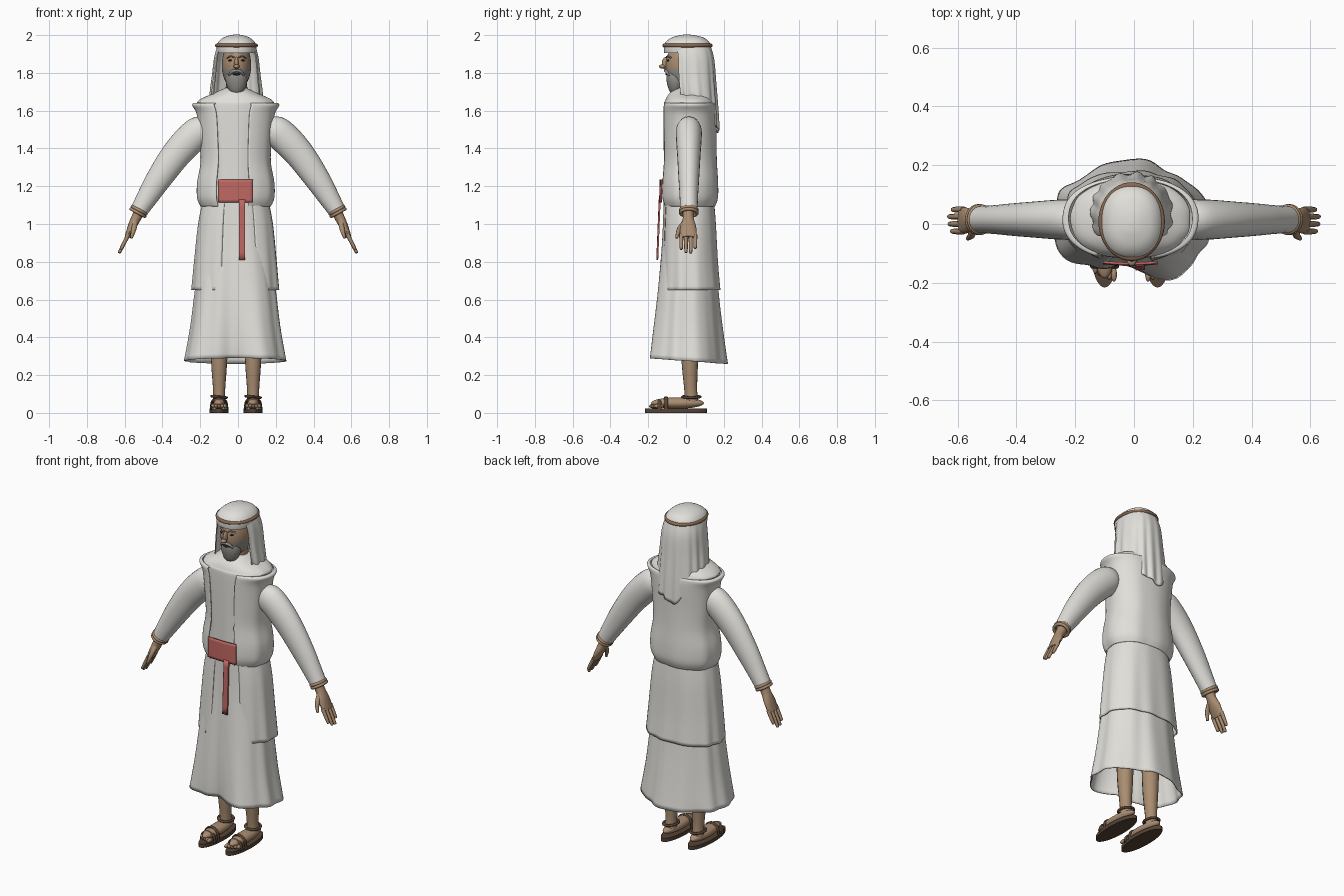
import bpy
import bmesh
import math
from mathutils import Vector

default_cube = bpy.data.objects.get("Cube")
if default_cube:
    bpy.data.objects.remove(default_cube, do_unlink=True)


def material(name, *rgb):
    mat = bpy.data.materials.new(name)
    mat.use_nodes = True
    color = (*rgb, 1.0)
    mat.diffuse_color = color
    shader = mat.node_tree.nodes["Principled BSDF"]
    shader.inputs["Base Color"].default_value = color
    shader.inputs["Roughness"].default_value = 0.8
    return mat


WHITE = material("white cloth", 0.75, 0.74, 0.7)
SKIN = material("tan skin", 0.4, 0.265, 0.165)
RED = material("red sash", 0.52, 0.135, 0.12)
BROWN = material("dark brown leather", 0.09, 0.055, 0.035)
CORD = material("brown cord", 0.25, 0.14, 0.08)
GREY = material("grey hair", 0.29, 0.28, 0.26)
DARK = material("dark eyes and mouth", 0.03, 0.02, 0.018)


def smooth_rows(rows, steps):
    """Pass a smooth spline through rows of numbers."""
    rows = [Vector(r) for r in rows]
    result = []
    for i in range(len(rows) - 1):
        b, c = rows[i], rows[i + 1]
        a = rows[i - 1] if i else b
        d = rows[i + 2] if i + 2 < len(rows) else c
        for s in range(steps):
            t = s / steps
            m, n = (c - a) / 2, (d - b) / 2
            result.append(b + m * t + (3 * (c - b) - 2 * m - n) * t**2
                          + (2 * (b - c) + m + n) * t**3)
    return result + [rows[-1]]


def skin_rings(name, rings, mat, closed=True, caps=False, thick=0):
    """Join rings of points into a smooth surface."""
    bm = bmesh.new()
    grid = [[bm.verts.new(p) for p in ring] for ring in rings]
    count = len(grid[0])
    for low, high in zip(grid, grid[1:]):
        for j in range(count if closed else count - 1):
            k = (j + 1) % count
            bm.faces.new((low[j], low[k], high[k], high[j]))
    if caps:
        bm.faces.new(grid[0])
        bm.faces.new(grid[-1])
    bmesh.ops.recalc_face_normals(bm, faces=bm.faces)
    mesh = bpy.data.meshes.new(name)
    bm.to_mesh(mesh)
    bm.free()
    obj = bpy.data.objects.new(name, mesh)
    bpy.context.collection.objects.link(obj)
    mesh.materials.append(mat)
    if thick:
        solid = obj.modifiers.new("cloth thickness", "SOLIDIFY")
        solid.thickness = thick
        solid.offset = 0
    finish(obj)


def finish(obj):
    bpy.ops.object.select_all(action="DESELECT")
    obj.select_set(True)
    bpy.context.view_layer.objects.active = obj
    bpy.ops.object.shade_smooth_by_angle(angle=math.radians(50))


def garment(name, rows, start=-180, end=180, folds=0, waves=9, shift=-0.012,
            drop=lambda a: 0, bulge=lambda a: 0, caps=False):
    """Cloth lofted from top to bottom; rows are z, half width, front, back."""
    closed = end - start == 360
    count = 96
    rings = []
    levels = smooth_rows(rows, 5)
    for i, (z, width, front, back) in enumerate(levels):
        v = i / (len(levels) - 1)
        ring = []
        for j in range(count):
            a = math.radians(start + (end - start) * j / (count if closed else count - 1))
            wave = math.sin(waves * a) + 0.5 * math.sin((waves + 4) * a + 1)
            r = 1 + folds * v * wave + bulge(math.degrees(a)) * v**4
            s, c = math.sin(a), math.cos(a)
            x = math.copysign(abs(s)**0.88, s) * width * r
            y = math.copysign(abs(c)**0.88, c) * (back - front) / 2 * r
            ring.append((x + shift, (front + back) / 2 - y, z + drop(a) * v**2))
        rings.append(ring)
    skin_rings(name, rings, WHITE, closed, caps, 0.006)


def tube(name, rows, mat, sides=16, steps=4):
    """Capped tube; rows are x, y, z, radius in plane, radius in depth."""
    rows = smooth_rows(rows, steps)
    points = [Vector(r[:3]) for r in rows]
    rings = []
    for i, (p, row) in enumerate(zip(points, rows)):
        along = points[min(i + 1, len(points) - 1)] - points[max(i - 1, 0)]
        across = along.cross(Vector((0, 1, 0))).normalized()
        depth = across.cross(along).normalized()
        angles = [math.tau * j / sides for j in range(sides)]
        rings.append([p + across * row[3] * math.cos(a) + depth * row[4] * math.sin(a)
                      for a in angles])
    skin_rings(name, rings, mat, caps=True)


def ball(name, place, size, mat):
    bpy.ops.mesh.primitive_uv_sphere_add(segments=32, ring_count=20, location=place)
    obj = bpy.context.object
    obj.name = name
    obj.scale = size
    obj.data.materials.append(mat)
    finish(obj)
    return obj


def ring(name, place, size, thickness, mat, tilt=0):
    bpy.ops.mesh.primitive_torus_add(major_segments=48, minor_segments=10, location=place,
                                     major_radius=1, minor_radius=thickness / size[0])
    obj = bpy.context.object
    obj.name = name
    obj.scale = (*size, size[0])
    obj.rotation_euler.y = tilt
    obj.data.materials.append(mat)
    finish(obj)


# Long tunic: hem hollow at the front, pushed out over the left foot and at the back
def tunic_bulge(a):
    def bump(center, spread):
        return math.exp(-((a - center) / spread)**2)
    return (0.09 * bump(27, 13) - 0.28 * bump(-2, 15) - 0.15 * bump(-27, 18)
            + 0.07 * (bump(180, 18) + bump(-180, 18))
            - 0.07 * (bump(143, 18) + bump(-143, 18)))


garment("tunic", [(1.72, 0.05, -0.05, 0.08), (1.69, 0.115, -0.085, 0.12),
                  (1.65, 0.195, -0.108, 0.145), (1.6, 0.19, -0.115, 0.145),
                  (1.3, 0.15, -0.115, 0.14), (1.1, 0.16, -0.118, 0.14),
                  (0.9, 0.175, -0.128, 0.15), (0.65, 0.21, -0.152, 0.165),
                  (0.45, 0.235, -0.175, 0.185), (0.275, 0.266, -0.193, 0.205)],
        folds=0.016, waves=11, drop=lambda a: 0.015 * math.cos(a), bulge=tunic_bulge)

# Open coat skirt and open vest
garment("coat_skirt", [(1.13, 0.17, -0.115, 0.145), (1.0, 0.195, -0.122, 0.155),
                       (0.8, 0.215, -0.13, 0.165), (0.65, 0.228, -0.136, 0.177)],
        start=-333, end=-17, folds=0.016, waves=11)
garment("vest", [(1.638, 0.21, -0.112, 0.15), (1.63, 0.228, -0.12, 0.156),
                 (1.58, 0.203, -0.122, 0.16), (1.45, 0.188, -0.12, 0.158),
                 (1.33, 0.182, -0.12, 0.16), (1.22, 0.2, -0.128, 0.166),
                 (1.14, 0.2, -0.128, 0.165), (1.095, 0.182, -0.115, 0.15)],
        start=18, end=333, folds=0.012, waves=8)


# Sash with hanging end
def strip(name, left, right, top, bottom, y_top, y_bottom):
    rings = []
    for i in range(9):
        t = i / 8
        z, y = top + (bottom - top) * t, y_top + (y_bottom - y_top) * t
        xs = [left + (right - left) * j / 10 for j in range(11)]
        rings.append([(x, y + 0.6 * (x + 0.01)**2, z) for x in xs])
    skin_rings(name, rings, RED, closed=False, thick=0.009)


strip("sash", -0.105, 0.08, 1.235, 1.115, -0.135, -0.138)
strip("sash_tail", 0.005, 0.037, 1.13, 0.81, -0.14, -0.153)

# Sleeves, hands, legs and sandals
for side, label in ((1, "left"), (-1, "right")):
    tube("sleeve_" + label, [(side * x, 0.015, z, r, d) for x, z, r, d in (
        (0.14, 1.53, 0.04, 0.04), (0.19, 1.5, 0.078, 0.066), (0.25, 1.452, 0.083, 0.068),
        (0.33, 1.365, 0.078, 0.062), (0.415, 1.245, 0.068, 0.055),
        (0.475, 1.15, 0.057, 0.049), (0.521, 1.075, 0.047, 0.046))], WHITE, sides=24)
    for x, z in ((0.523, 1.073), (0.53, 1.06)):
        ring("cuff_" + label, (side * x, 0.015, z), (0.041, 0.043), 0.009, SKIN, side * -0.5)
    tube("hand_" + label, [(side * x, 0.012, z, r, d) for x, z, r, d in (
        (0.515, 1.08, 0.03, 0.03), (0.54, 1.03, 0.026, 0.029),
        (0.562, 0.985, 0.022, 0.042), (0.588, 0.93, 0.013, 0.045))], SKIN)
    for y, length in ((-0.025, 0.8), (0, 0.97), (0.025, 1), (0.049, 0.75)):
        tube("finger_" + label, [(side * (0.58 + 0.05 * t * length), y, 0.945 - 0.1 * t * length, r, r)
                                 for t, r in ((0, 0.011), (0.6, 0.01), (0.95, 0.008), (1, 0.004))],
             SKIN, sides=8)
    tube("thumb_" + label, [(side * x, y, z, r, r) for x, y, z, r in (
        (0.545, -0.005, 1.01, 0.016), (0.552, -0.036, 0.97, 0.013),
        (0.565, -0.05, 0.925, 0.007))], SKIN, sides=8)

    cx = -0.01 + side * 0.09
    tube("leg_" + label, [(cx, 0.02, 0.5, 0.05, 0.05), (cx, 0.02, 0.28, 0.043, 0.044),
                          (cx, 0.025, 0.12, 0.032, 0.034), (cx, 0.03, 0.05, 0.034, 0.038)], SKIN)
    ball("foot_" + label, (cx, -0.045, 0.052), (0.041, 0.14, 0.03), SKIN)
    for i in range(5):
        ball("toe_" + label, (cx + side * (i - 2) * 0.016, -0.172 + 0.007 * i, 0.036),
             (0.01, 0.024, 0.012), SKIN)
    bpy.ops.mesh.primitive_cylinder_add(vertices=40, radius=1, depth=1, location=(cx, -0.053, 0.011))
    sole = bpy.context.object
    sole.name = "sandal_sole_" + label
    sole.scale = (0.051, 0.163, 0.022)
    sole.data.materials.append(BROWN)
    finish(sole)
    for y, height in ((-0.14, 0.07), (-0.105, 0.082)):
        tube("sandal_strap_" + label, [(cx + x, y, z, 0.005, 0.011) for x, z in (
            (-0.045, 0.015), (-0.036, height - 0.018), (0, height),
            (0.036, height - 0.018), (0.045, 0.015))], BROWN, sides=8)
    ring("ankle_strap_" + label, (cx, 0.028, 0.085), (0.04, 0.046), 0.007, BROWN, 0.1)

# Head, with the lower front coloured as beard
hx = -0.008
head = ball("head", (hx, 0, 1.84), (0.078, 0.108, 0.13), SKIN)
head.data.materials.append(GREY)
for face in head.data.polygons:
    if face.center.z < -0.2 and face.center.y < 0.2:
        face.material_index = 1
tube("neck", [(hx, 0.015, 1.64, 0.06, 0.06), (hx, 0.01, 1.78, 0.055, 0.055)], SKIN)
tube("beard", [(hx, y, z, r, d) for y, z, r, d in (
    (-0.052, 1.815, 0.04, 0.042), (-0.054, 1.785, 0.056, 0.05), (-0.055, 1.745, 0.055, 0.046),
    (-0.058, 1.705, 0.038, 0.032), (-0.062, 1.682, 0.014, 0.014))], GREY, sides=24)
ball("nose_bridge", (hx, -0.106, 1.85), (0.012, 0.022, 0.034), SKIN)
ball("nose_tip", (hx, -0.125, 1.834), (0.016, 0.018, 0.011), SKIN)
ball("mouth", (hx, -0.101, 1.793), (0.022, 0.008, 0.006), DARK)
tube("moustache", [(hx + x, y, z, r, r) for x, y, z, r in (
    (-0.042, -0.09, 1.785, 0.004), (-0.022, -0.103, 1.807, 0.009), (0, -0.11, 1.812, 0.007),
    (0.022, -0.103, 1.807, 0.009), (0.042, -0.09, 1.785, 0.004))], GREY, sides=8)
for side in (1, -1):
    ball("eye", (hx + side * 0.031, -0.094, 1.866), (0.013, 0.006, 0.005), DARK)
    tube("eyebrow", [(hx + side * x, y, z, 0.004, 0.005) for x, y, z in (
        (0.012, -0.104, 1.882), (0.03, -0.097, 1.888), (0.05, -0.079, 1.88))], GREY, sides=8)


# Headcloth: cap, draped sides and back, and cord
def back_drop(a):
    return -0.17 * max(0, -math.cos(a))**1.5 + 0.012 * math.sin(7 * a)


garment("headcloth_cap", [(2.0, 0.004, 0.0, 0.01), (1.996, 0.035, -0.035, 0.048),
                          (1.98, 0.075, -0.082, 0.1), (1.95, 0.1, -0.112, 0.127),
                          (1.908, 0.1, -0.113, 0.13)], shift=hx, caps=True)
garment("headcloth_drape", [(1.94, 0.099, -0.105, 0.128), (1.88, 0.114, -0.1, 0.146),
                            (1.78, 0.125, -0.1, 0.156), (1.7, 0.134, -0.095, 0.165),
                            (1.66, 0.133, -0.09, 0.17)],
        start=62, end=298, folds=0.032, waves=15, shift=hx, drop=back_drop)
ring("head_cord", (hx, 0.008, 1.945), (0.103, 0.122), 0.01, CORD)
